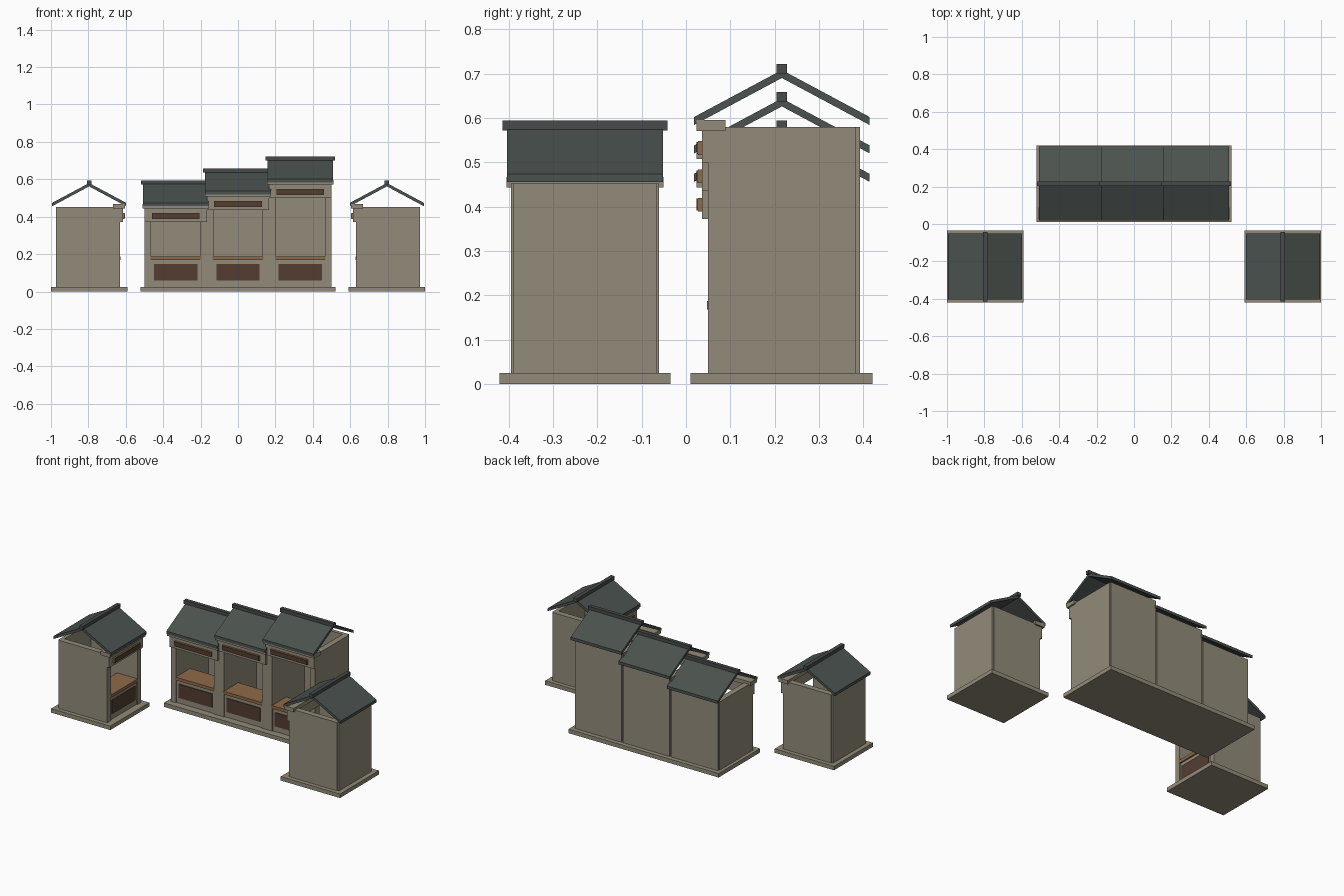
import bpy, math
from mathutils import Matrix

if "Cube" in bpy.data.objects:
    bpy.data.objects.remove(bpy.data.objects["Cube"])


def mat(name, c):
    m = bpy.data.materials.new(name)
    m.diffuse_color = (*c, 1)
    m.use_nodes = True
    m.node_tree.nodes["Principled BSDF"].inputs["Base Color"].default_value = m.diffuse_color
    return m


STONE = mat("stone_wall", (0.29, 0.26, 0.195))
ROOF = mat("roof_slate", (0.070, 0.085, 0.077))
RIDGE = mat("ridge_dark", (0.065, 0.068, 0.067))
WOOD = mat("counter_wood", (0.27, 0.145, 0.065))
DARK = mat("dark_wood_panel", (0.088, 0.048, 0.031))

BOX_FACES = [(0, 2, 3, 1), (4, 5, 7, 6), (0, 1, 5, 4),
             (2, 6, 7, 3), (0, 4, 6, 2), (1, 3, 7, 5)]


def make(name, verts, faces, material, M):
    me = bpy.data.meshes.new(name)
    me.from_pydata([M @ Matrix.Translation(v).to_translation() for v in verts], [], faces)
    me.materials.append(material)
    ob = bpy.data.objects.new(name, me)
    bpy.context.collection.objects.link(ob)
    return ob


def box(name, x, y, z, material, M):
    verts = [(a, b, c) for c in z for b in y for a in x]
    return make(name, verts, BOX_FACES, material, M)


def roof(name, w, dz, M):
    # two sloped slabs with vertical ends meeting at the ridge
    ey, ez, mid, top, t = 0.018, 0.474 + dz, 0.216, 0.580 + dz, 0.018
    prof = [(ey, ez), (mid, top), (2 * mid - ey, ez),
            (2 * mid - ey, ez - t), (mid, top - t), (ey, ez - t)]
    verts = [(s * w, y, z) for s in (-1, 1) for y, z in prof]
    faces = [(i, i + 6, (i + 1) % 6 + 6, (i + 1) % 6) for i in range(6)]
    faces += [(0, 1, 4, 5), (1, 2, 3, 4), (11, 10, 7, 6), (10, 9, 8, 7)]
    make(name, verts, faces, ROOF, M)


def stall(p, M, dz=0.0):
    """One stall facing -y, centred on x = 0; dz raises the upper parts."""
    h = 0.1665
    top = 0.452 + dz
    # walls
    for s, side in ((-1, "left"), (1, "right")):
        box(p + "_side_wall_" + side, sorted((s * h, s * 0.131)), (0.05, 0.382),
            (0.025, top), STONE, M)
    box(p + "_back_wall", (-h + 0.005, h - 0.005), (0.37, 0.392), (0.025, top), STONE, M)
    # counter and its front
    box(p + "_counter_base", (-0.131, 0.131), (0.056, 0.175), (0.025, 0.168), STONE, M)
    box(p + "_counter_panel", (-0.116, 0.116), (0.051, 0.057), (0.06, 0.146), DARK, M)
    box(p + "_counter_top", (-0.136, 0.136), (0.047, 0.19), (0.168, 0.187), WOOD, M)
    # lintel, sign board and eave beam
    box(p + "_lintel", (-h, h), (0.036, 0.07), (0.372 + dz, top), STONE, M)
    box(p + "_sign_board", (-0.128, 0.128), (0.027, 0.037), (0.389 + dz, 0.42 + dz), WOOD, M)
    box(p + "_sign_face", (-0.125, 0.125), (0.024, 0.0275), (0.391 + dz, 0.418 + dz), DARK, M)
    box(p + "_eave_beam", (-0.177, 0.177), (0.024, 0.089), (0.443 + dz, 0.467 + dz), STONE, M)
    # roof
    roof(p + "_roof", 0.176, dz, M)
    box(p + "_ridge_cap", (-0.186, 0.186), (0.204, 0.228), (0.572 + dz, 0.594 + dz), RIDGE, M)


# central row of three stepped stalls
row = Matrix.Identity(4)
box("row_plinth", (-0.52, 0.52), (0.01, 0.42), (0, 0.025), STONE, row)
for i, n in enumerate(("low_stall", "middle_stall", "high_stall")):
    stall(n, Matrix.Translation(((i - 1) * 0.333, 0, 0)), i * 0.064)

# two side kiosks facing the middle
for s, n in ((-1, "left_kiosk"), (1, "right_kiosk")):
    M = Matrix.Translation((s * 0.58, -0.2275, 0)) @ Matrix.Rotation(-s * math.pi / 2, 4, 'Z')
    box(n + "_plinth", (-0.1925, 0.1925), (0.01, 0.42), (0, 0.025), STONE, M)
    stall(n, M)
